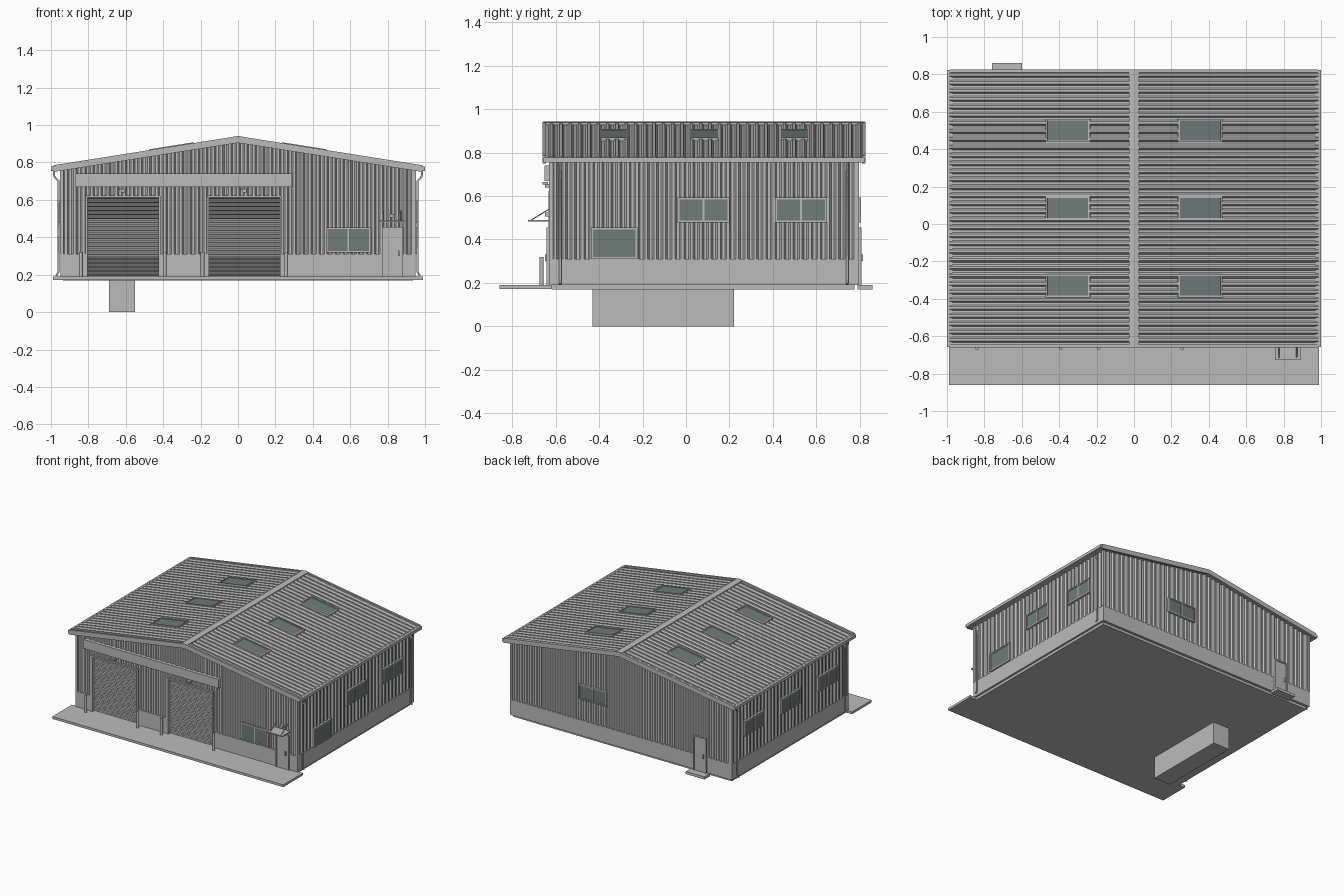
import bpy, bmesh, math
from mathutils import Vector, Matrix

cube = bpy.data.objects.get("Cube")
if cube:
    bpy.data.objects.remove(cube)


def material(name, rgb):
    m = bpy.data.materials.new(name)
    m.use_nodes = True
    m.diffuse_color = (*rgb, 1)
    m.node_tree.nodes["Principled BSDF"].inputs["Base Color"].default_value = (*rgb, 1)
    return m


GREY = material("light grey", (0.5, 0.5, 0.5))
GLASS = material("glass green grey", (0.16, 0.2, 0.19))

X, Y, Z = Vector((1, 0, 0)), Vector((0, 1, 0)), Vector((0, 0, 1))
FRONT, BACK, SIDE = -0.63, 0.795, 0.95      # wall planes
FLOOR, PLINTH, PITCH = 0.19, 0.31, 0.0425
SLOPE = 0.158
DOORS = [(-0.81, -0.42), (-0.16, 0.23)]


def roof_z(x):
    return 0.94 - SLOPE * abs(x)


def finish(name, bm, mat):
    me = bpy.data.meshes.new(name)
    bm.to_mesh(me)
    bm.free()
    me.materials.append(mat)
    ob = bpy.data.objects.new(name, me)
    bpy.context.collection.objects.link(ob)
    return ob


def boxes(name, bounds, mat=GREY, M=Matrix()):
    """Several boxes (x0, x1, y0, y1, z0, z1) in one object."""
    bm = bmesh.new()
    for a, b, c, d, e, f in bounds:
        T = Matrix.Translation(((a + b) / 2, (c + d) / 2, (e + f) / 2))
        S = Matrix.Diagonal((b - a, d - c, f - e, 1))
        bmesh.ops.create_cube(bm, size=1, matrix=M @ T @ S)
    return finish(name, bm, mat)


def prism(name, profile, y0, y1, mat=GREY):
    """Extrude an x-z outline along y."""
    bm = bmesh.new()
    face = bm.faces.new([bm.verts.new((x, y0, z)) for x, z in profile])
    new = bmesh.ops.extrude_face_region(bm, geom=[face])["geom"]
    bmesh.ops.translate(bm, vec=Y * (y1 - y0),
                        verts=[v for v in new if isinstance(v, bmesh.types.BMVert)])
    bmesh.ops.recalc_face_normals(bm, faces=bm.faces)
    return finish(name, bm, mat)


def sheet(name, u0, u1, pitch, depth, ends, out):
    """Ribbed sheet: ends(u) gives both ends of each fold line, out is its normal."""
    n = max(1, round((u1 - u0) / pitch))
    step = (u1 - u0) / n
    bm = bmesh.new()
    rows = []
    for i in range(n):
        for t, d in ((0, 0), (0.3, 0), (0.5, 1), (0.8, 1)):
            rows.append((u0 + (i + t) * step, d))
    rows.append((u1, 0))
    lines = [[bm.verts.new(p + out * d * depth) for p in ends(u)] for u, d in rows]
    for a, b in zip(lines, lines[1:]):
        f = bm.faces.new((a[0], b[0], b[1], a[1]))
        f.normal_update()
        if f.normal.dot(out) < 0:
            f.normal_flip()
    return finish(name, bm, GREY)


def rod(name, points, radius, mat=GREY):
    cu = bpy.data.curves.new(name, "CURVE")
    cu.dimensions = "3D"
    cu.bevel_depth, cu.bevel_resolution, cu.use_fill_caps = radius, 1, True
    sp = cu.splines.new("POLY")
    sp.points.add(len(points) - 1)
    for p, co in zip(sp.points, points):
        p.co = (*co, 1)
    cu.materials.append(mat)
    ob = bpy.data.objects.new(name, cu)
    bpy.context.collection.objects.link(ob)


def frame_at(origin, u, n):
    v = n.cross(u)
    M = Matrix((u, v, n)).transposed().to_4x4()
    M.translation = origin
    return M


def window(name, origin, u, n, w, h, panes=2, t=0.009, lift=0.018):
    """Framed window centred on origin, u along its width, n outward."""
    M = frame_at(origin, u, n)
    a, b = w / 2, h / 2
    bars = [(-a, a, b - t, b, 0, lift), (-a, a, -b, t - b, 0, lift),
            (-a, t - a, t - b, b - t, 0, lift), (a - t, a, t - b, b - t, 0, lift)]
    if panes == 2:
        bars.append((-t / 2, t / 2, t - b, b - t, 0, lift))
    boxes(name + "_frame", bars, GREY, M)
    boxes(name + "_glass", [(t - a, a - t, t - b, b - t, 0, lift * 0.75)], GLASS, M)


# Ground works
boxes("floor_slab", [(-0.935, 0.935, -0.62, 0.775, 0.17, FLOOR)])
boxes("front_apron", [(-0.99, 0.99, -0.86, -0.62, 0.172, FLOOR)])
boxes("inspection_pit", [(-0.69, -0.55, -0.43, 0.22, 0, 0.172)])
boxes("back_step", [(-0.76, -0.6, 0.79, 0.86, 0.17, FLOOR)])

# Inner body behind the cladding
prism("body", [(-0.93, FLOOR), (0.93, FLOOR), (0.93, roof_z(0.93) - 0.03),
               (0, 0.91), (-0.93, roof_z(0.93) - 0.03)], FRONT + 0.03, BACK - 0.02)

# Plinth, broken at the shutters
gaps = [-SIDE] + [x for d in DOORS for x in d] + [SIDE]
plinth = [(a, b, FRONT, FRONT + 0.03, FLOOR, PLINTH) for a, b in zip(gaps[::2], gaps[1::2])]
plinth += [(-SIDE, SIDE, BACK - 0.03, BACK, FLOOR, PLINTH)]
plinth += [(s * SIDE - 0.015 * (1 + s), s * SIDE + 0.015 * (1 - s), FRONT, BACK, FLOOR, PLINTH)
           for s in (-1, 1)]
boxes("plinth", plinth)


# Ribbed wall cladding
def gable_wall(name, y, out, x0, x1, z0):
    sheet(name, x0, x1, PITCH, 0.012,
          lambda x: (Vector((x, y, z0)), Vector((x, y, roof_z(x) - 0.02))), out)


gable_wall("back_cladding", BACK - 0.012, Y, -SIDE, SIDE, PLINTH)
for a, b in zip(gaps[::2], gaps[1::2]):
    gable_wall("front_cladding", FRONT + 0.012, -Y, a, b, PLINTH)
for a, b in DOORS:
    gable_wall("front_cladding_over_shutter", FRONT + 0.012, -Y, a, b, 0.62)
for s in (-1, 1):
    x = s * (SIDE - 0.012)
    sheet("side_cladding", FRONT, BACK, PITCH, 0.012,
          lambda y: (Vector((x, y, PLINTH)), Vector((x, y, 0.775))), X * s)
boxes("corner_trims", [(sx * 0.942 - 0.01, sx * 0.942 + 0.01, y - 0.01, y + 0.01, PLINTH, 0.77)
                       for sx in (-1, 1) for y in (FRONT + 0.008, BACK - 0.008)])

# Roller shutters with guides, lamps and bollards
for a, b in DOORS:
    sheet("roller_shutter", FLOOR, 0.62, 0.0215, 0.007,
          lambda z: (Vector((a, FRONT + 0.022, z)), Vector((b, FRONT + 0.022, z))), -Y)
    boxes("shutter_guides", [(a - 0.006, a + 0.006, FRONT - 0.004, FRONT + 0.03, FLOOR, 0.62),
                             (b - 0.006, b + 0.006, FRONT - 0.004, FRONT + 0.03, FLOOR, 0.62),
                             (a, b, FRONT - 0.004, FRONT + 0.03, 0.612, 0.624)])
    m = (a + b) / 2
    boxes("shutter_lamp", [(m - 0.018, m + 0.018, -0.66, -0.635, 0.652, 0.664),
                           (m - 0.01, m + 0.01, -0.65, -0.62, 0.64, 0.655)])
    for x in (a - 0.03, b + 0.028):
        rod("bollard", [(x, -0.665, FLOOR), (x, -0.665, 0.32)], 0.01)
boxes("shutter_header", [(-0.87, 0.29, -0.652, FRONT + 0.01, 0.67, 0.74)])


# Personnel doors
def door(name, x, y, s):
    M = frame_at(Vector((x, y, FLOOR)), X * -s, Y * s)
    boxes(name, [(-0.046, 0.046, 0, 0.255, 0, 0.008), (0.03, 0.038, 0.11, 0.14, 0, 0.02)], GREY, M)
    boxes(name + "_frame", [(-0.056, -0.046, 0, 0.265, 0, 0.013), (0.046, 0.056, 0, 0.265, 0, 0.013),
                            (-0.046, 0.046, 0.255, 0.265, 0, 0.013)], GREY, M)


door("front_door", 0.825, FRONT, -1)
door("back_door", -0.68, BACK, 1)

# Canopy with stays and lamp over the front door
boxes("door_canopy", [(0.755, 0.89, -0.728, FRONT, 0.482, 0.49)])
for x in (0.775, 0.87):
    rod("canopy_stay", [(x, -0.715, 0.488), (x, FRONT, 0.54)], 0.003)
boxes("door_lamp", [(0.81, 0.835, -0.65, -0.62, 0.505, 0.525)])

# Windows
window("front_window", Vector((0.59, FRONT, 0.385)), X, -Y, 0.24, 0.135, lift=0.012)
window("back_window", Vector((0.235, BACK - 0.006, 0.535)), -X, Y, 0.24, 0.115)
window("low_right_window", Vector((SIDE - 0.006, -0.33, 0.382)), Y, X, 0.215, 0.145, 1)
for y in (0.08, 0.53):
    window("side_window", Vector((SIDE - 0.006, y, 0.535)), Y, X, 0.24, 0.115)
for y in (-0.37, 0.08, 0.53):
    window("side_window", Vector((0.006 - SIDE, y, 0.535)), -Y, -X, 0.24, 0.115)


# Roof: deck, ribbed sheets, verge trims, ridge cap
def chevron(w, top, thick):
    e = SLOPE * w
    return [(-w, top - e), (0, top), (w, top - e), (w, top - e - thick),
            (0, top - thick), (-w, top - e - thick)]


R0, R1 = -0.657, 0.823
prism("roof_deck", chevron(0.98, 0.926, 0.015), R0, R1)
prism("front_verge", chevron(0.985, 0.941, 0.036), R0 - 0.003, R0 + 0.012)
prism("back_verge", chevron(0.985, 0.941, 0.036), R1 - 0.012, R1 + 0.003)
prism("ridge_cap", chevron(0.026, 0.942, 0.01), R0, R1)
for s in (-1, 1):
    n = Vector((s * SLOPE, 0, 1)).normalized()
    sheet("roof_sheet", R0 + 0.01, R1 - 0.01, PITCH, 0.011,
          lambda y: (Vector((0, y, 0.927)), Vector((s * 0.985, y, 0.927 - SLOPE * 0.985))), n)
    along = Y.cross(n)
    # Skylights
    for y in (-0.33, 0.085, 0.5):
        window("skylight", Vector((s * 0.352, y, roof_z(0.352) - 0.013)), along, n,
               0.24, 0.124, 1, lift=0.018)
    # Gutters and downpipes
    boxes("gutter", [(s * 0.985 - 0.014, s * 0.985 + 0.014, R0, R1, 0.755, 0.778)])
    for y in (-0.58, 0.742):
        rod("downpipe", [(s * 0.985, y, 0.76), (s * 0.982, y, 0.725), (s * 0.96, y, 0.7),
                         (s * 0.96, y, 0.215), (s * 0.972, y, 0.195)], 0.006)
